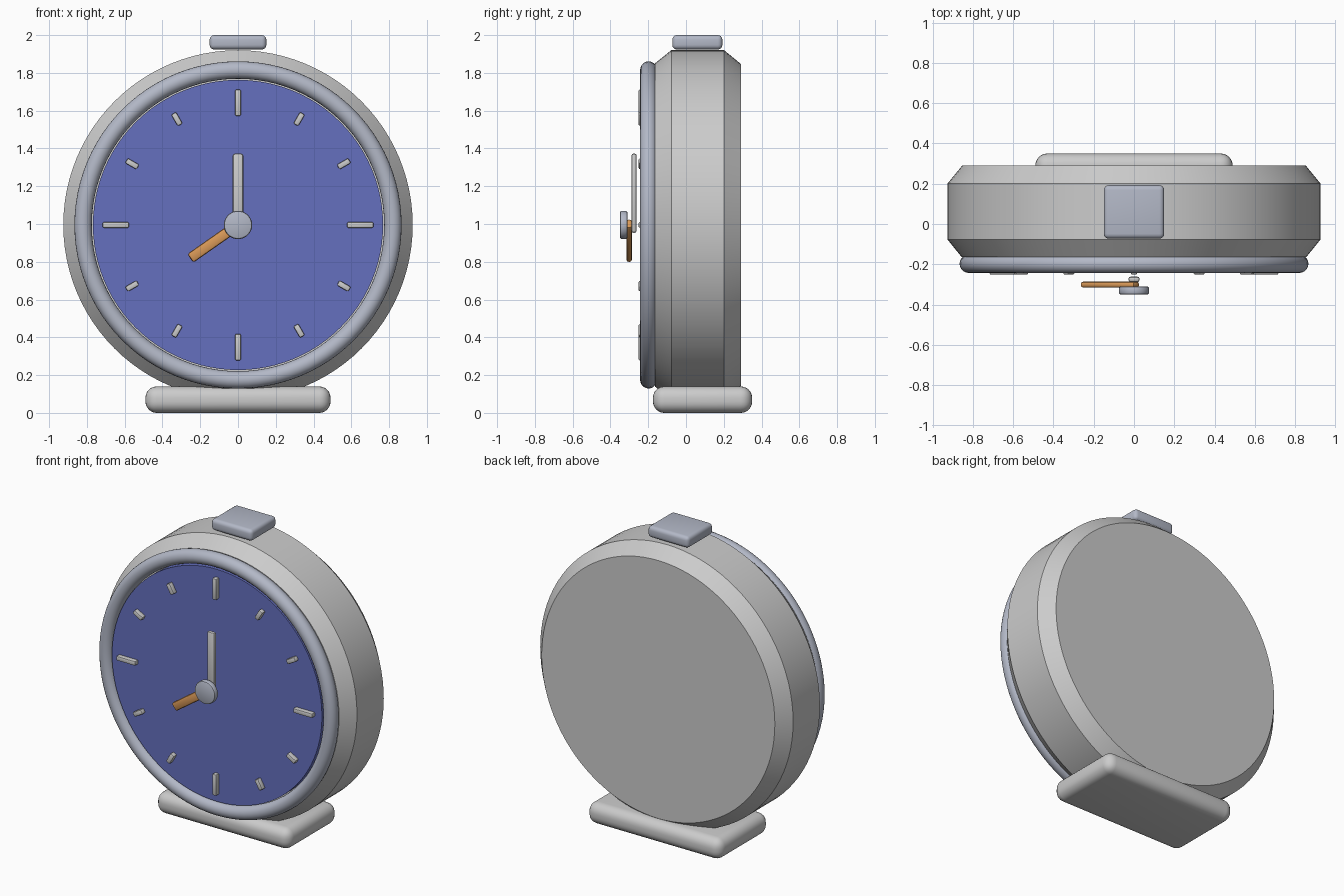
import bpy, bmesh
from math import pi, sin, cos, radians

if "Cube" in bpy.data.objects:
    bpy.data.objects.remove(bpy.data.objects["Cube"])

CZ = 0.995  # height of the clock centre


def material(name, rgb):
    m = bpy.data.materials.new(name)
    m.diffuse_color = (*rgb, 1)
    m.use_nodes = True
    m.node_tree.nodes["Principled BSDF"].inputs["Base Color"].default_value = m.diffuse_color
    return m


STEEL = material("steel", (0.45, 0.48, 0.57))
BLUE = material("dial_blue", (0.13, 0.16, 0.52))
ORANGE = material("orange", (0.72, 0.33, 0.10))


def finish(bm, name, mat, loc, rot_y=0):
    bmesh.ops.recalc_face_normals(bm, faces=bm.faces)
    me = bpy.data.meshes.new(name)
    bm.to_mesh(me)
    bm.free()
    ob = bpy.data.objects.new(name, me)
    bpy.context.collection.objects.link(ob)
    ob.location = loc
    ob.rotation_euler = (0, rot_y, 0)
    if mat:
        me.materials.append(mat)
    bpy.ops.object.select_all(action='DESELECT')
    ob.select_set(True)
    bpy.context.view_layer.objects.active = ob
    bpy.ops.object.shade_smooth_by_angle(angle=radians(30))
    return ob


def lathe(name, profile, mat=None, closed=False, n=96):
    """Turn (radius, y) points around the clock's y axis."""
    bm = bmesh.new()
    rings = [[bm.verts.new((r * cos(2 * pi * i / n), y, r * sin(2 * pi * i / n)))
              for i in range(n)] for r, y in profile]
    pairs = list(zip(rings, rings[1:]))
    if closed:
        pairs.append((rings[-1], rings[0]))
    for a, b in pairs:
        for i in range(n):
            j = (i + 1) % n
            bm.faces.new((a[i], a[j], b[j], b[i]))
    if not closed:
        bm.faces.new(rings[0])
        bm.faces.new(rings[-1])
    return finish(bm, name, mat, (0, 0, CZ))


def rounded_box(name, size, loc, bevel, mat=None, rot_y=0, segments=3):
    bm = bmesh.new()
    bmesh.ops.create_cube(bm, size=1)
    bmesh.ops.scale(bm, vec=size, verts=bm.verts)
    bmesh.ops.bevel(bm, geom=bm.edges[:], offset=bevel, segments=segments,
                    profile=0.5, affect='EDGES')
    return finish(bm, name, mat, loc, rot_y)


def radial_bar(name, clock_deg, dist, size, y, bevel, mat=None):
    """Bar on the dial pointing outwards at a clockwise angle from twelve."""
    a = radians(clock_deg)
    return rounded_box(name, size, (dist * sin(a), y, CZ + dist * cos(a)),
                       bevel, mat, a, 2)


# Chamfered drum body
lathe("body", [(0.855, -0.165), (0.925, -0.078), (0.925, 0.202), (0.853, 0.29)])

# Round bezel and dial
lathe("bezel", [(0.82 + 0.046 * cos(t * pi / 10), -0.198 + 0.045 * sin(t * pi / 10))
                for t in range(20)], STEEL, closed=True)
lathe("dial", [(0.768, -0.16), (0.768, -0.22)], BLUE)

# Hour markers, longer at the quarters
for h in range(12):
    length = 0.14 if h % 3 == 0 else 0.07
    radial_bar(f"hour_marker_{h or 12}", h * 30, 0.647, (0.03, 0.036, length), -0.233, 0.007)

# Hands and centre cap
radial_bar("minute_hand", 0, 0.168, (0.056, 0.028, 0.42), -0.275, 0.012)
radial_bar("hour_hand", 235, 0.146, (0.056, 0.03, 0.325), -0.301, 0.012, ORANGE)
lathe("centre_cap", [(0.066, -0.31), (0.072, -0.313), (0.075, -0.32), (0.075, -0.34),
                     (0.072, -0.347), (0.066, -0.35)], STEEL, n=48)

# Top button and foot
rounded_box("top_button", (0.30, 0.265, 0.076), (0, 0.06, 1.962), 0.024, STEEL, segments=4)
rounded_box("foot", (0.98, 0.525, 0.14), (0, 0.0875, 0.07), 0.06, segments=6)
